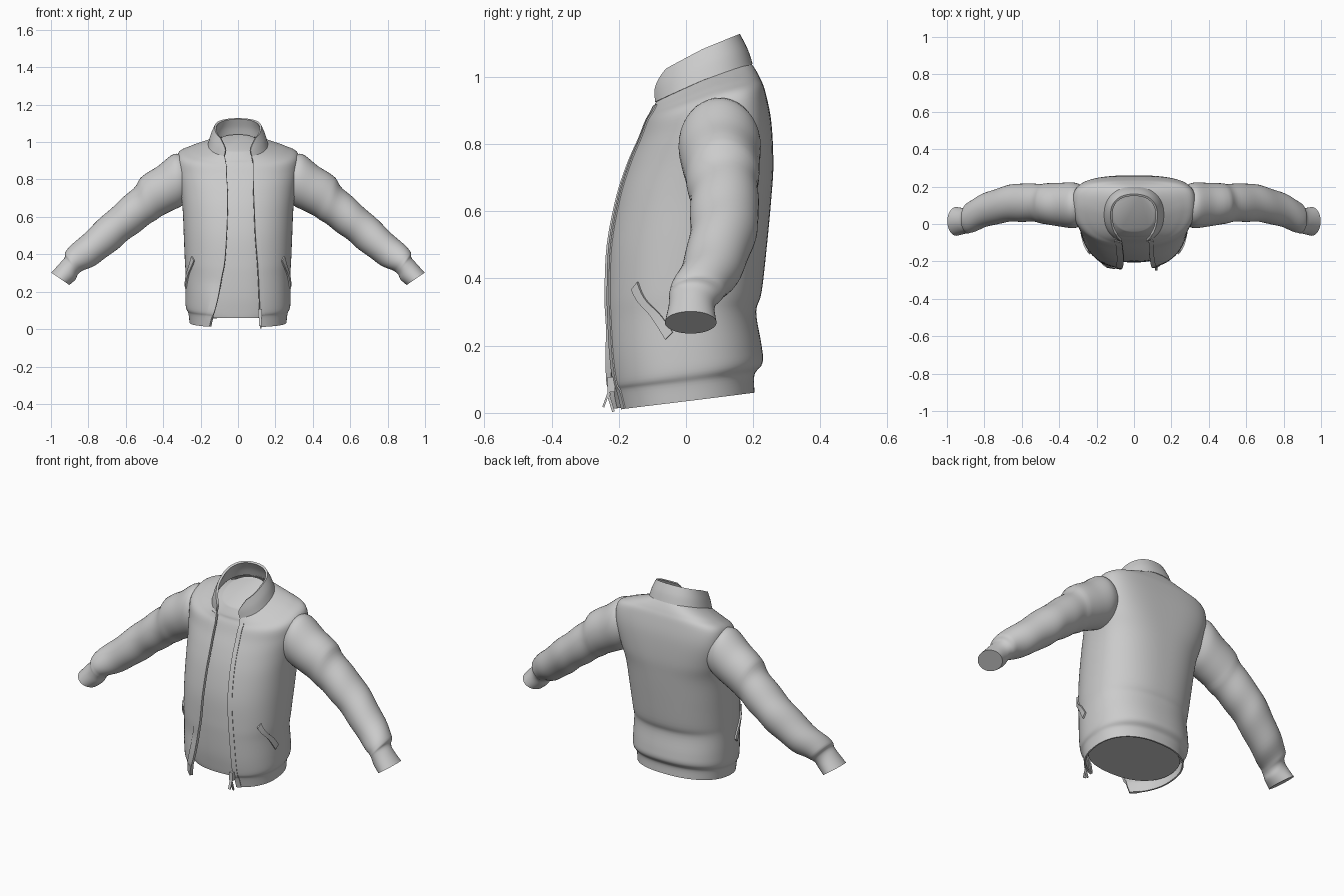
import bpy, math
from mathutils import Vector

if "Cube" in bpy.data.objects:
    bpy.data.objects.remove(bpy.data.objects["Cube"])

POW = 2.3  # roundness of the front half of the torso cross-sections


def spline(rows, t):
    """Smooth interpolation through a table of rows."""
    i = max(0, min(int(t), len(rows) - 2))
    f = t - i
    p = [rows[max(0, min(len(rows) - 1, i + k))] for k in (-1, 0, 1, 2)]
    return [b + 0.5 * f * (c - a + f * (2*a - 5*b + 4*c - d + f * (3*(b - c) + d - a)))
            for a, b, c, d in zip(*p)]


def ring_point(r, a):
    """Point on a tilted ring; a = 0 is +x, pi/2 is the back, -pi/2 the front."""
    zf, zs, zb, w, yf, yb, yc, back = r[:8]
    c, s = math.cos(a), math.sin(a)
    e = 2 / (POW if s < 0 else back)
    x = w * math.copysign(abs(c) ** e, c)
    k = abs(s) ** e
    y = yc + k * ((yf if s < 0 else yb) - yc)
    z = zs + k * ((zf if s < 0 else zb) - zs)
    return Vector((x, y, z))


def edge_angle(r, x):
    """Angle at which the front of a ring reaches the given x."""
    e = math.acos(min(1, abs(x) / r[3]) ** (POW / 2))
    return -e if x > 0 else math.pi + e


def grid(name, rows, thick, closed=False, caps=()):
    """Surface through rows of points, thickened into cloth."""
    n = len(rows[0])
    faces = []
    for i in range(len(rows) - 1):
        for j in range(n if closed else n - 1):
            k = (j + 1) % n
            faces.append((i*n + j, i*n + k, (i+1)*n + k, (i+1)*n + j))
    for c in caps:
        faces.append([c * n + j for j in range(n)])
    me = bpy.data.meshes.new(name)
    me.from_pydata([p for r in rows for p in r], [], faces)
    me.polygons.foreach_set("use_smooth", [True] * len(me.polygons))
    ob = bpy.data.objects.new(name, me)
    bpy.context.collection.objects.link(ob)
    if thick:
        m = ob.modifiers.new("cloth", 'SOLIDIFY')
        m.thickness, m.offset = thick, 0
    m = ob.modifiers.new("crisp", 'EDGE_SPLIT')
    m.split_angle = math.radians(40)
    return ob


# Torso rings: z front, z side, z back, half width, y front, y back, y centre, back squareness
RINGS = [
    (.010, .035, .060, .255, -.203, .200, 0, 2.3),
    (.065, .088, .115, .262, -.215, .200, 0, 2.3),
    (.090, .120, .150, .275, -.224, .224, 0, 2.3),
    (.170, .185, .200, .277, -.234, .221, 0, 2.3),
    (.280, .290, .300, .276, -.239, .205, 0, 2.3),
    (.360, .360, .360, .280, -.239, .221, 0, 2.3),
    (.500, .500, .500, .286, -.231, .237, .02, 2.4),
    (.640, .640, .640, .292, -.203, .250, .04, 2.6),
    (.740, .740, .740, .305, -.170, .256, .07, 3.0),
    (.815, .845, .865, .322, -.137, .250, .10, 3.4),
    (.865, .932, .955, .318, -.117, .232, .10, 3.4),
    (.890, .962, .992, .262, -.104, .218, .09, 2.9),
    (.908, .978, 1.02, .200, -.098, .203, .07, 2.5),
    (.922, .988, 1.04, .150, -.095, .189, .05, 2.3),
]
# x of the open front edge on each side, one per ring
LEFT = [-.148, -.135, -.125, -.105, -.085, -.07, -.06, -.055, -.055, -.06, -.06, -.065, -.068, -.072]
RIGHT = [.122, .118, .116, .113, .108, .103, .092, .086, .082, .08, .08, .08, .075, .072]
BODY = [r + (a, b) for r, a, b in zip(RINGS, LEFT, RIGHT)]


def body(t, a):
    p = ring_point(spline(BODY, t), a)
    if p.x < 0 and math.sin(a) < 0:  # the loose flap flares forward near the hem
        p.y -= .04 * max(0, 1 - p.z / .25) * max(0, 1 - abs(p.x + .14) / .12)
    return p


# Jacket body, open at the front
rows = []
for i in range(13 * 5 + 1):
    t = i / 5
    r = spline(BODY, t)
    a0, a1 = edge_angle(r, r[9]), edge_angle(r, r[8])
    rows.append([body(t, a0 + (a1 - a0) * j / 80) for j in range(81)])
grid("jacket_body", rows, .008)

# Zip plackets along both front edges
for name, col, wide in (("right_placket", 8, -.036), ("left_placket", 9, .024)):
    rows = []
    for i in range(61):
        t = i * 12 / 60
        r = spline(BODY, t)
        rows.append([body(t, edge_angle(r, r[col] + wide * k)) for k in (0, .5, 1)])
    grid(name, rows, .016)

# Slanted pocket welts
for name, flip in (("left_pocket_welt", False), ("right_pocket_welt", True)):
    rows = []
    for i in range(13):
        f = i / 12
        t, a = 5.15 - 1.7 * f, -35.5 + 26 * f
        row = []
        for k in (-1, 0, 1):
            ang = math.radians(a + 2.4 * k)
            row.append(body(t + .09 * k, math.pi - ang if flip else ang))
        rows.append(row)
    grid(name, rows, .024)

# Stand-up collar, open at the front
COLLAR = [
    (.920, .988, 1.036, .154, -.098, .193, .05, 2.3, .072),
    (.958, 1.035, 1.08, .140, -.100, .178, .05, 2.3, .066),
    (1.00, 1.080, 1.125, .120, -.098, .155, .05, 2.3, .092),
]
rows = []
for i in range(13):
    r = spline(COLLAR, i / 6)
    a0, a1 = edge_angle(r, r[8]), edge_angle(r, -r[8])
    rows.append([ring_point(r, a0 + (a1 - a0) * j / 56) for j in range(57)])
grid("collar", rows, .012)

# Closed inner layer seen through the open front, capped at neck and hem
INNER = [(.060, .062, .072, .240, -.185, .188, 0, 2.3)]
for zf, zs, zb, w, yf, yb, yc, back in RINGS[2:-1]:
    INNER.append((zf, zs - .014, zb - .012, w - .02, yf + .034, yb - .018, yc, back))
INNER.append((.950, .999, 1.04, .106, -.040, .163, .06, 2.3))
rows = []
for i in range((len(INNER) - 1) * 4 + 1):
    r = spline(INNER, i / 4)
    rows.append([ring_point(r, math.tau * j / 72) for j in range(72)])
grid("inner_layer", rows, 0, True, (0, len(rows) - 1))

# Sleeve sections: top x, top z, bottom x, bottom z, y centre, y half depth
SLEEVE = [
    (.285, .925, .262, .690, .100, .106),
    (.345, .935, .302, .658, .100, .122),
    (.430, .870, .355, .632, .103, .117),
    (.510, .818, .420, .598, .108, .110),
    (.560, .752, .490, .548, .112, .102),
    (.650, .672, .570, .490, .115, .102),
    (.750, .580, .650, .425, .103, .096),
    (.850, .485, .750, .350, .072, .090),
    (.920, .420, .830, .312, .036, .083),
    (.926, .385, .856, .292, .022, .072),
    (.950, .355, .870, .264, .016, .069),
    (.998, .302, .902, .236, .014, .077),
]
for name, side in (("left_sleeve", 1), ("right_sleeve", -1)):
    rows = []
    n = (len(SLEEVE) - 1) * 5
    for i in range(n + 1):
        tx, tz, bx, bz, yc, hy = spline(SLEEVE, i / 5)
        top, bot = Vector((tx, 0, tz)), Vector((bx, 0, bz))
        mid, half = (top + bot) / 2, (top - bot) / 2
        row = []
        for j in range(40):
            a = math.tau * j / 40
            # soft fabric folds along the forearm
            fold = 1 + .02 * math.sin(i * .9 + 1.5 * math.sin(a)) * (15 < i < 42)
            p = mid + (half * math.cos(a) + Vector((0, hy * math.sin(a), 0))) * fold
            row.append((side * p.x, yc + p.y, p.z))
        rows.append(row)
    grid(name, rows, 0, True, (n,))


# Zip slider and pull tab at the hem
def box(name, loc, size, tilt):
    bpy.ops.mesh.primitive_cube_add(size=1, location=loc, rotation=(tilt, 0, 0))
    ob = bpy.context.object
    ob.name, ob.scale = name, size


box("zip_slider", (.118, -.222, .085), (.022, .022, .045), 0)
box("zip_pull", (.118, -.236, .045), (.014, .006, .06), -.35)
box("zip_end_pin", (.122, -.224, .03), (.008, .008, .055), .3)
